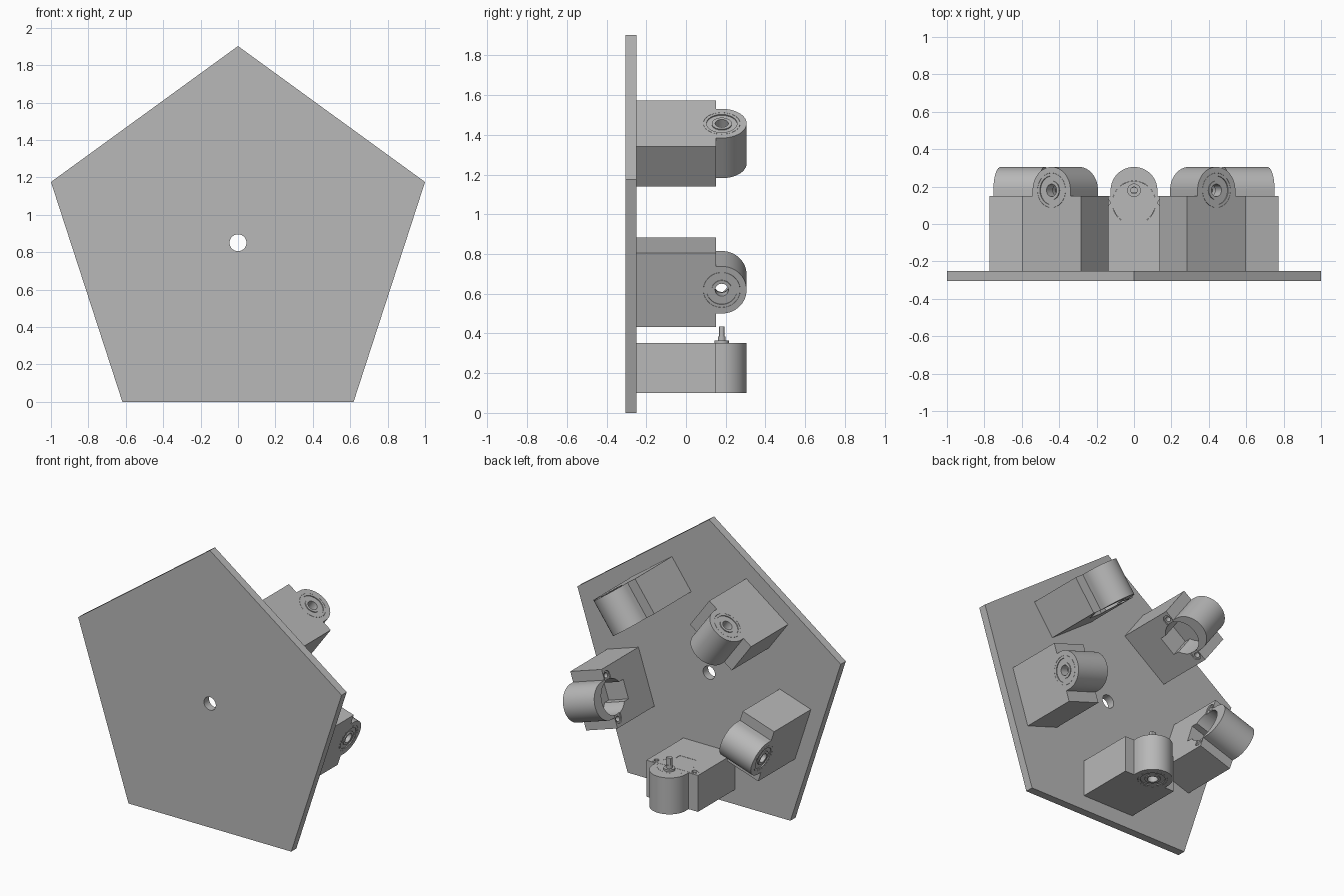
import bpy, bmesh, math
from mathutils import Matrix, Vector

cube = bpy.data.objects.get("Cube")
if cube:
    bpy.data.objects.remove(cube, do_unlink=True)

RADIUS = 1.0515                          # plate circumradius
CENTRE = RADIUS * math.cos(math.pi / 5)  # height of the plate centre
INNER, OUTER = -0.5, -0.75               # mount ends, measured from the plate centre
SHAFT_Y, BODY_Y, BODY_R = 0.18, 0.114, 0.116

grey = bpy.data.materials.new("plain grey")
grey.use_nodes = True
grey.diffuse_color = (0.48, 0.48, 0.48, 1)
grey.node_tree.nodes["Principled BSDF"].inputs["Base Color"].default_value = (0.48, 0.48, 0.48, 1)


def arc(cx, cy, r, start=0, end=360, n=48):
    """Points on an arc; a full circle leaves out the repeated last point."""
    steps = n if end - start == 360 else n + 1
    angles = [math.radians(start + (end - start) * i / n) for i in range(steps)]
    return [(cx + r * math.cos(a), cy + r * math.sin(a)) for a in angles]


def rect(x, y0, y1):
    return [(-x, y0), (x, y0), (x, y1), (-x, y1)]


def prism(bm, points, z0, z1):
    face = bm.faces.new([bm.verts.new((x, y, z0)) for x, y in points])
    top = bmesh.ops.extrude_face_region(bm, geom=[face])["geom"]
    bmesh.ops.translate(bm, vec=(0, 0, z1 - z0),
                        verts=[v for v in top if isinstance(v, bmesh.types.BMVert)])


def make(name, prisms):
    """Object made of prisms, each given as (points, z0, z1)."""
    bm = bmesh.new()
    for part in prisms:
        prism(bm, *part)
    bmesh.ops.recalc_face_normals(bm, faces=bm.faces)
    return finish(name, bm)


def finish(name, bm):
    mesh = bpy.data.meshes.new(name)
    bm.to_mesh(mesh)
    bm.free()
    mesh.materials.append(grey)
    obj = bpy.data.objects.new(name, mesh)
    bpy.context.collection.objects.link(obj)
    return obj


def cut(obj, cutters):
    """Subtract each prism from the object and keep the result."""
    helpers = []
    for part in cutters:
        helper = make("cutter", [part])
        helper.hide_render = True
        helpers.append(helper)
        mod = obj.modifiers.new("cut", "BOOLEAN")
        mod.operation, mod.solver, mod.object = "DIFFERENCE", "EXACT", helper
    bpy.context.view_layer.update()
    graph = bpy.context.evaluated_depsgraph_get()
    mesh = bpy.data.meshes.new_from_object(obj.evaluated_get(graph))
    obj.modifiers.clear()
    obj.data = mesh
    for helper in helpers:
        bpy.data.objects.remove(helper, do_unlink=True)


def smooth(obj):
    obj.data.shade_smooth()
    obj.data.set_sharp_from_angle(angle=math.radians(30))


def place(obj, turn=0):
    obj.location.z = CENTRE
    obj.rotation_euler.y = turn * math.tau / 5


# Pentagonal plate with a centre hole, stood upright
plate = make("plate", [(arc(0, 0, RADIUS, 90, 450, 5), 0.25, 0.305)])
cut(plate, [(arc(0, 0, 0.045), 0.2, 0.35)])
plate.data.transform(Matrix.Rotation(math.pi / 2, 4, "X"))
smooth(plate)
place(plate)

# Motor mount: box with a rounded nose
half = 0.196
profile = ([(-half, -0.25), (half, -0.25), (half, 0.15), (0.125, 0.15)]
           + arc(0, SHAFT_Y, 0.125, 0, 180, 32) + [(-0.125, 0.15), (-half, 0.15)])
mount = make("motor_mount_1", [(profile, OUTER, INNER)])

# Motor pocket, wire pocket, ear recess, screw holes, shaft bore and bearing seat
EAR_X, EAR_R = 0.145, 0.029
ears = (arc(EAR_X, BODY_Y, EAR_R, -90, 90, 16) + arc(-EAR_X, BODY_Y, EAR_R, 90, 270, 16))
cuts = [(arc(0, BODY_Y, BODY_R), INNER - 0.158, -0.45),
        (rect(0.065, -0.027, 0.1), INNER - 0.158, -0.45),
        (ears, INNER - 0.008, -0.45),
        (arc(0, SHAFT_Y, 0.04, n=32), -0.72, -0.62),
        (arc(0, SHAFT_Y, 0.093), -0.8, OUTER + 0.058)]
cuts += [(arc(s * EAR_X, BODY_Y, 0.017, n=20), INNER - 0.08, -0.45) for s in (-1, 1)]
cut(mount, cuts)
smooth(mount)

# Bearing: turned ring with recessed shields
section = [(0.033, 0), (0.05, 0), (0.05, 0.006), (0.077, 0.006), (0.077, 0), (0.092, 0),
           (0.092, 0.058), (0.033, 0.058)]
bm = bmesh.new()
loop = [bm.verts.new((r, 0, OUTER + z)) for r, z in section]
edges = [bm.edges.new((loop[i - 1], loop[i])) for i in range(len(loop))]
bmesh.ops.spin(bm, geom=loop + edges, cent=(0, 0, 0), axis=(0, 0, 1),
               angle=math.tau, steps=48, use_merge=True)
bmesh.ops.remove_doubles(bm, verts=bm.verts, dist=0.0001)
bmesh.ops.translate(bm, verts=bm.verts, vec=Vector((0, SHAFT_Y, 0)))
bmesh.ops.recalc_face_normals(bm, faces=bm.faces)
bearing = finish("bearing_1", bm)
smooth(bearing)

# Five mounts and bearings around the plate centre
for source in (mount, bearing):
    place(source)
    for turn in range(1, 5):
        twin = source.copy()
        twin.name = source.name[:-1] + str(turn + 1)
        bpy.context.collection.objects.link(twin)
        place(twin, turn)

# One stepper motor in the lowest mount
body = make("motor_body", [(arc(0, BODY_Y, BODY_R - 0.001), INNER - 0.157, INNER),
                           (rect(0.064, -0.026, 0.02), INNER - 0.15, INNER - 0.001)])
flange = make("motor_ears", [(ears, INNER - 0.007, INNER + 0.001)])
cut(flange, [(arc(s * EAR_X, BODY_Y, 0.017, n=20), -0.55, -0.45) for s in (-1, 1)])

# Shaft with a collar and two flats at the tip
flat = [(x, max(SHAFT_Y - 0.014, min(SHAFT_Y + 0.014, y)))
        for x, y in arc(0, SHAFT_Y, 0.02, 7.5, 367.5, 24)]
shaft = make("motor_shaft", [(arc(0, SHAFT_Y, 0.036), INNER, INNER + 0.014),
                             (arc(0, SHAFT_Y, 0.02, n=24), INNER, INNER + 0.035),
                             (flat, INNER + 0.035, INNER + 0.085)])
for part in (body, flange, shaft):
    smooth(part)
    place(part)
